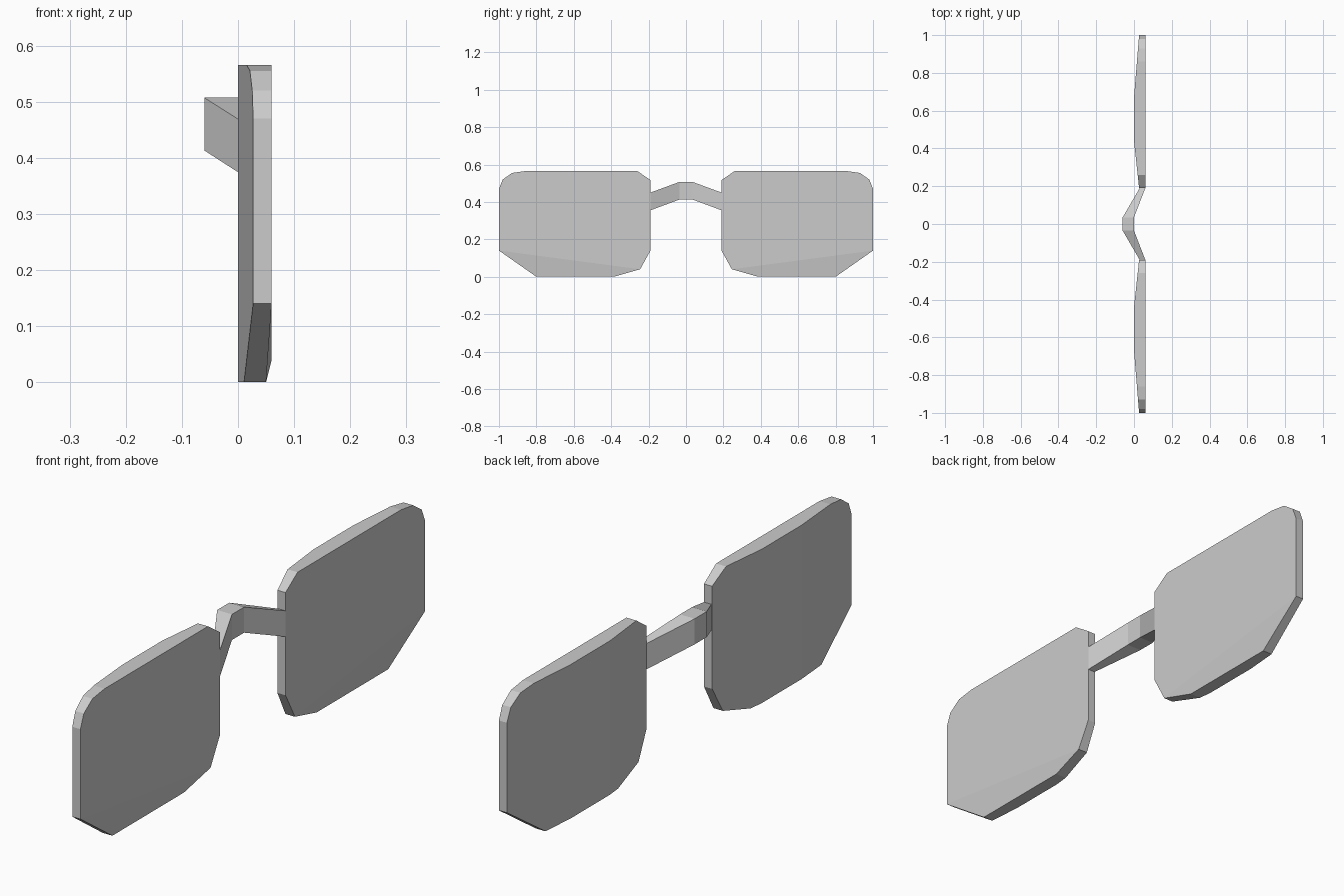
import bpy, bmesh

if "Cube" in bpy.data.objects:
    bpy.data.objects.remove(bpy.data.objects["Cube"])


def finish(name, bm):
    bmesh.ops.recalc_face_normals(bm, faces=bm.faces)
    me = bpy.data.meshes.new(name)
    bm.to_mesh(me)
    bm.free()
    ob = bpy.data.objects.new(name, me)
    bpy.context.collection.objects.link(ob)
    return ob


def lens_depth(y):
    # curved side: flat in the middle, falling back towards both edges
    if y < 0.44:
        return 0.027 * (0.44 - y) / 0.25
    if y > 0.67:
        return 0.027 * (y - 0.67) / 0.33
    return 0.0


# Lens outline (y, z), counter-clockwise from the inner bottom corner
OUTLINE = [(0.19, 0.14), (0.245, 0.04), (0.385, 0), (0.44, 0), (0.67, 0),
           (0.80, 0), (1.0, 0.14), (1.0, 0.47), (0.98, 0.52), (0.93, 0.555),
           (0.86, 0.565), (0.67, 0.565), (0.44, 0.565), (0.26, 0.565),
           (0.19, 0.517)]


def lens(name, side):
    bm = bmesh.new()
    curved = [bm.verts.new((lens_depth(y), side * y, z)) for y, z in OUTLINE]
    flat = [bm.verts.new((0.05 if z == 0 else 0.06, side * y, z))
            for y, z in OUTLINE]
    n = len(OUTLINE)
    # rim
    for i in range(n):
        j = (i + 1) % n
        bm.faces.new((curved[i], curved[j], flat[j], flat[i]))
    # flat side, with the slightly slanted lower strip
    bm.faces.new([flat[0], flat[1]] + flat[6:])
    bm.faces.new(flat[1:7])
    # curved side in three panels
    bm.faces.new(curved[4:12])
    bm.faces.new([curved[3], curved[4], curved[11], curved[12]])
    bm.faces.new(curved[12:] + curved[:4])
    return finish(name, bm)


lens("left_lens", -1)
lens("right_lens", 1)

# Nose bridge: rectangular section swept over four stations
# (y, x back, x front, z bottom, z top)
STATIONS = [(-0.19, 0.03, 0.06, 0.355, 0.45), (-0.035, -0.06, 0.0, 0.413, 0.507),
            (0.035, -0.06, 0.0, 0.413, 0.507), (0.19, 0.03, 0.06, 0.355, 0.45)]
bm = bmesh.new()
rings = [[bm.verts.new(p) for p in ((a, y, lo), (b, y, lo), (b, y, hi), (a, y, hi))]
         for y, a, b, lo, hi in STATIONS]
for r, s in zip(rings, rings[1:]):
    for i in range(4):
        j = (i + 1) % 4
        bm.faces.new((r[i], r[j], s[j], s[i]))
bm.faces.new(rings[0])
bm.faces.new(rings[-1])
finish("nose_bridge", bm)
